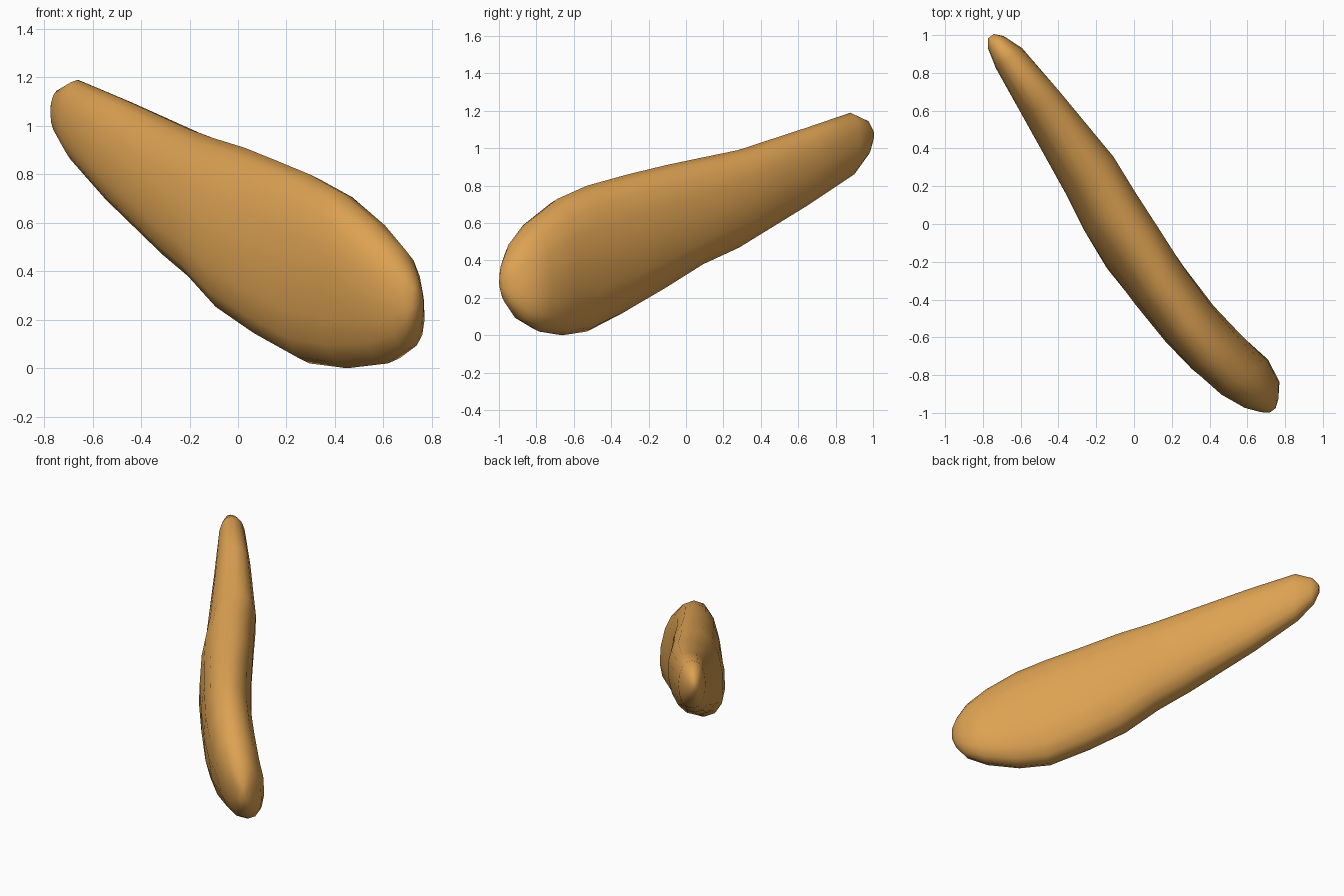
import bpy
import bmesh
import math
from mathutils import Vector

# Remove the default cube
default_cube = bpy.data.objects.get("Cube")
if default_cube:
    bpy.data.objects.remove(default_cube, do_unlink=True)

SIDES = 16
LENGTH_DIRECTION = Vector((0.6, -0.8, 0))
WIDTH_DIRECTION = Vector((0.8, 0.6, 0))

# Cross-sections from the narrow raised end to the broad low end:
# station along the length, bottom, top, near side, far side, lean
SECTIONS = [
    (-1.25, 1.04, 1.10, -.03, .01, 0),
    (-1.21, .96, 1.15, -.06, .045, 0),
    (-1.10, .85, 1.19, -.09, .085, 0),
    (-.80, .68, 1.11, -.13, .105, .02),
    (-.35, .45, .99, -.19, .125, .03),
    (-.13, .36, .95, -.23, .105, .03),
    (.10, .23, .91, -.25, .085, .04),
    (.34, .12, .86, -.25, .075, .02),
    (.60, .02, .80, -.24, .077, 0),
    (.80, 0, .73, -.215, .10, -.02),
    (1.0, .02, .61, -.165, .13, -.04),
    (1.13, .08, .50, -.11, .11, -.03),
    (1.20, .17, .40, -.06, .055, -.01),
    (1.23, .24, .33, -.025, .015, 0),
]


def soften(value, power):
    """Fill out an oval a little while keeping the sign."""
    return math.copysign(abs(value) ** power, value)


def make_material(name, color):
    material = bpy.data.materials.new(name)
    material.use_nodes = True
    material.diffuse_color = color
    shader = material.node_tree.nodes["Principled BSDF"]
    shader.inputs["Base Color"].default_value = color
    return material


def section_ring(mesh_builder, station, bottom, top, near, far, lean):
    """Add one upright oval ring of vertices across the length."""
    ring = []
    for index in range(SIDES):
        angle = math.tau * index / SIDES
        across = soften(math.cos(angle), 0.9)
        upward = soften(math.sin(angle), 0.9)
        sideways = (near + far) / 2 + across * (far - near) / 2 + lean * upward
        position = LENGTH_DIRECTION * station + WIDTH_DIRECTION * sideways
        position.z = (top + bottom) / 2 + upward * (top - bottom) / 2
        ring.append(mesh_builder.verts.new(position))
    return ring


# Loft the body through its cross-sections and close both ends
builder = bmesh.new()
rings = [section_ring(builder, *section) for section in SECTIONS]
for first, second in zip(rings, rings[1:]):
    for index in range(SIDES):
        following = (index + 1) % SIDES
        builder.faces.new((first[index], first[following],
                           second[following], second[index]))
builder.faces.new(rings[0])
builder.faces.new(rings[-1])
bmesh.ops.recalc_face_normals(builder, faces=builder.faces)
for face in builder.faces:
    face.smooth = True

mesh = bpy.data.meshes.new("tapered_body")
builder.to_mesh(mesh)
builder.free()
mesh.materials.append(make_material("golden_brown", (0.72, 0.36, 0.085, 1)))
body = bpy.data.objects.new("tapered_body", mesh)
bpy.context.collection.objects.link(body)
